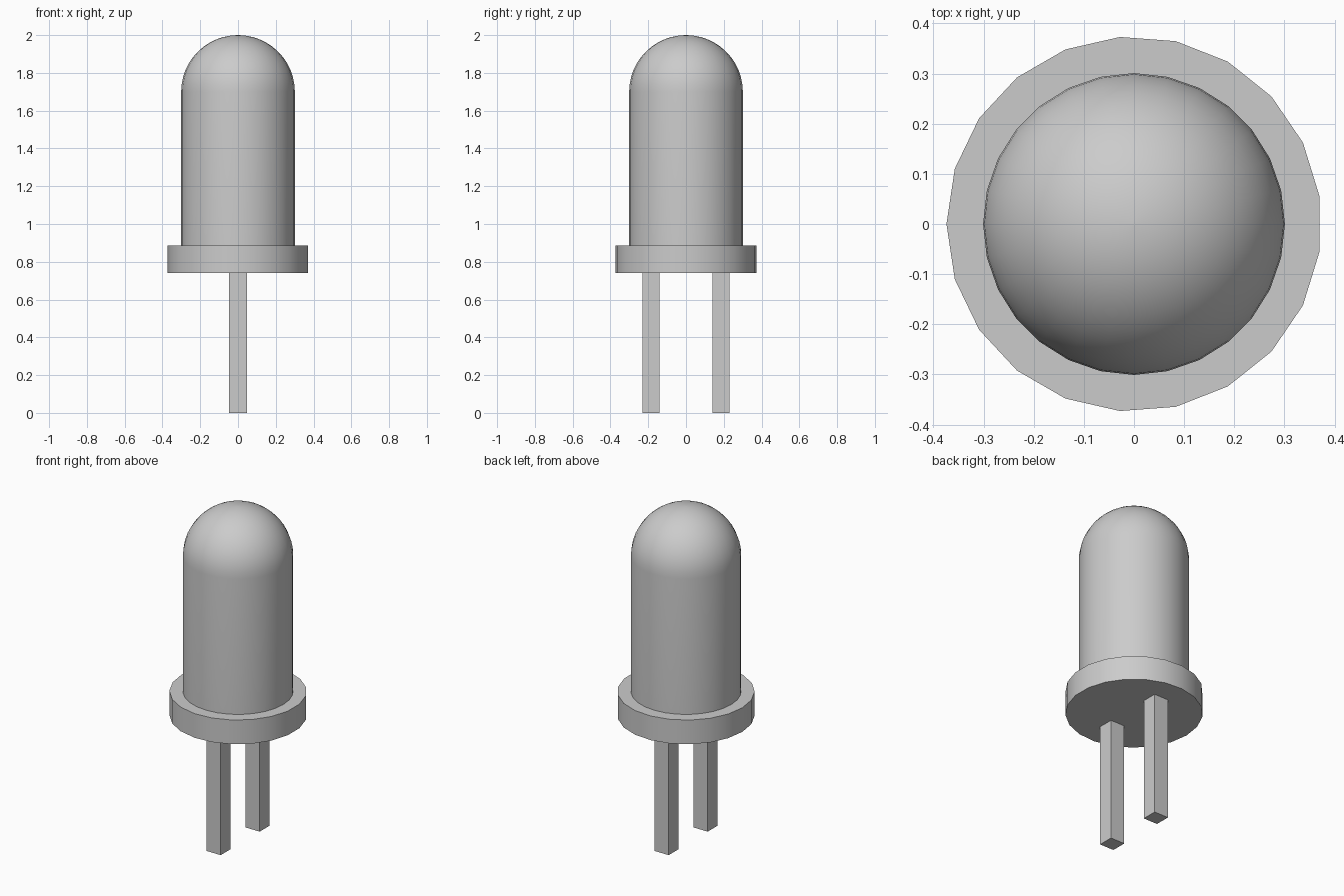
import bpy, bmesh
from math import cos, sin, pi, radians

if "Cube" in bpy.data.objects:
    bpy.data.objects.remove(bpy.data.objects["Cube"])

# Single neutral grey
grey = bpy.data.materials.new("neutral_grey")
grey.use_nodes = True
colour = (0.6, 0.6, 0.6, 1)
grey.diffuse_color = colour
grey.node_tree.nodes["Principled BSDF"].inputs["Base Color"].default_value = colour


def finish(name, bm, smooth=None):
    """Turn a bmesh into a named object, smooth below an angle."""
    bmesh.ops.recalc_face_normals(bm, faces=bm.faces)
    mesh = bpy.data.meshes.new(name)
    bm.to_mesh(mesh)
    bm.free()
    mesh.materials.append(grey)
    obj = bpy.data.objects.new(name, mesh)
    bpy.context.collection.objects.link(obj)
    if smooth:
        bpy.ops.object.select_all(action='DESELECT')
        obj.select_set(True)
        bpy.context.view_layer.objects.active = obj
        bpy.ops.object.shade_smooth_by_angle(angle=radians(smooth))
    return obj


def lathe(name, profile, sides, smooth):
    """Spin (radius, z) points round z, starting at -x; close both ends."""
    bm = bmesh.new()
    rings = []
    for r, z in profile:
        rings.append([bm.verts.new((-r * cos(2 * pi * i / sides),
                                    r * sin(2 * pi * i / sides), z))
                      for i in range(sides)])
    for a, b in zip(rings, rings[1:]):
        for i in range(sides):
            j = (i + 1) % sides
            bm.faces.new((a[i], a[j], b[j], b[i]))
    bm.faces.new(rings[0])
    bm.faces.new(rings[-1])
    return finish(name, bm, smooth)


# Flange
lathe("flange", [(0.374, 0.74), (0.374, 0.885)], 21, 30)

# Bulb: straight wall with a hemispherical dome
radius, spring, steps = 0.301, 1.70, 12
dome = [(radius * cos(a), spring + 0.3 * sin(a))
        for a in (pi / 2 * i / steps for i in range(steps))]
dome.append((0.004, 2.0))
lathe("bulb", [(radius, 0.88)] + dome, 28, 35)

# Two square legs
for name, y in (("front_leg", -0.185), ("back_leg", 0.185)):
    bm = bmesh.new()
    bmesh.ops.create_cube(bm, size=1)
    bmesh.ops.scale(bm, vec=(0.094, 0.092, 0.75), verts=bm.verts)
    bmesh.ops.translate(bm, vec=(0, y, 0.375), verts=bm.verts)
    finish(name, bm)
